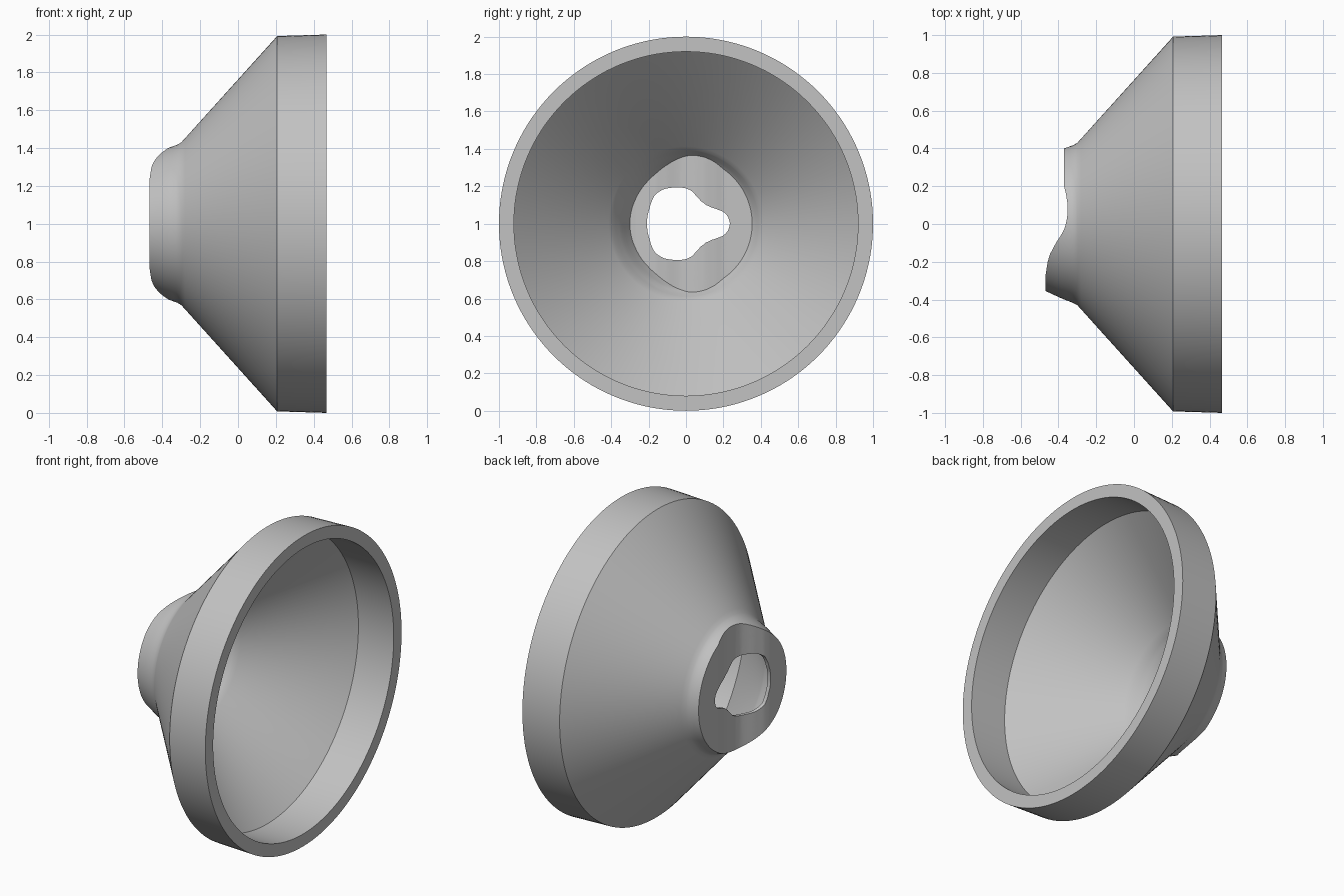
import bpy, bmesh, math

if "Cube" in bpy.data.objects:
    bpy.data.objects.remove(bpy.data.objects["Cube"])

SIDES = 144
NECK_STEPS = 6
PLATE_STEPS = 12
WALL = 0.022


def interp(points, t):
    """Piecewise linear lookup in a list of (input, output) pairs."""
    if t <= points[0][0]:
        return points[0][1]
    for (a, va), (b, vb) in zip(points, points[1:]):
        if t <= b:
            return va + (vb - va) * (t - a) / (b - a)
    return points[-1][1]


# Wavy end of the neck: x position for each y
end_wave = [(-0.27, -0.468), (-0.2, -0.457), (-0.16, -0.445), (-0.1, -0.413),
            (-0.06, -0.387), (-0.03, -0.37), (0.01, -0.358), (0.05, -0.352),
            (0.1, -0.351), (0.16, -0.36), (0.2, -0.37)]

# Neck radius for each x, outside and inside
neck_outer = [(-0.468, 0.355), (-0.37, 0.4), (-0.32, 0.418), (-0.3, 0.43)]
neck_inner = [(-0.446, 0.3), (-0.38, 0.337), (-0.35, 0.352),
              (-0.335, 0.365), (-0.29, 0.395)]

# Shell profiles (x, radius) from the rim to the start of the neck
shell_outer = [(0.467, 1.0), (0.207, 0.992), (-0.28, 0.452)]
shell_inner = [(0.467, 0.92), (0.215, 0.92), (-0.27, 0.413)]

# Upper half of the keyed hole as (y, z), turned into radius by angle
hole_half = [(0.235, 0), (0.225, 0.037), (0.2, 0.063), (0.17, 0.075),
             (0.135, 0.087), (0.107, 0.1), (0.078, 0.122), (0.053, 0.15),
             (0.03, 0.175), (0, 0.189), (-0.06, 0.193), (-0.12, 0.184),
             (-0.165, 0.155), (-0.195, 0.08), (-0.208, 0)]
hole_polar = [(math.atan2(z, y), math.hypot(y, z)) for y, z in hole_half]


def column(angle, shell, neck, offset):
    """Points from the rim down the shell and neck and over the end plate."""
    c, s = math.cos(angle), math.sin(angle)
    r = 0.35
    for _ in range(12):
        x_end = interp(end_wave, r * c) + offset
        r = interp(neck, x_end)
    pts = [(x, q * c, q * s) for x, q in shell]
    x_start = neck[-1][0]
    for i in range(NECK_STEPS + 1):
        x = x_start + (x_end - x_start) * i / NECK_STEPS
        q = interp(neck, x)
        pts.append((x, q * c, q * s))
    hole = interp(hole_polar, abs(math.atan2(s, c)))
    for i in range(1, PLATE_STEPS + 1):
        q = r + (hole - r) * i / PLATE_STEPS
        pts.append((interp(end_wave, q * c) + offset, q * c, q * s))
    return pts


# Closed loop of rings: outside of the shell, through the hole, back inside
bm = bmesh.new()
columns = []
for k in range(SIDES):
    a = 2 * math.pi * k / SIDES
    loop = column(a, shell_outer, neck_outer, 0)
    loop += column(a, shell_inner, neck_inner, WALL)[::-1]
    columns.append([bm.verts.new((x, y, z + 1)) for x, y, z in loop])

count = len(columns[0])
for k in range(SIDES):
    a, b = columns[k], columns[(k + 1) % SIDES]
    for j in range(count):
        n = (j + 1) % count
        bm.faces.new((a[j], a[n], b[n], b[j]))
bmesh.ops.recalc_face_normals(bm, faces=bm.faces)

mesh = bpy.data.meshes.new("flared_cup")
bm.to_mesh(mesh)
bm.free()
cup = bpy.data.objects.new("flared_cup", mesh)
bpy.context.collection.objects.link(cup)

# Plain grey material
grey = bpy.data.materials.new("plain grey")
grey.use_nodes = True
colour = (0.54, 0.54, 0.54, 1)
grey.diffuse_color = colour
grey.node_tree.nodes["Principled BSDF"].inputs["Base Color"].default_value = colour
mesh.materials.append(grey)

bpy.ops.object.select_all(action='DESELECT')
cup.select_set(True)
bpy.context.view_layer.objects.active = cup
bpy.ops.object.shade_smooth_by_angle(angle=math.radians(30))
